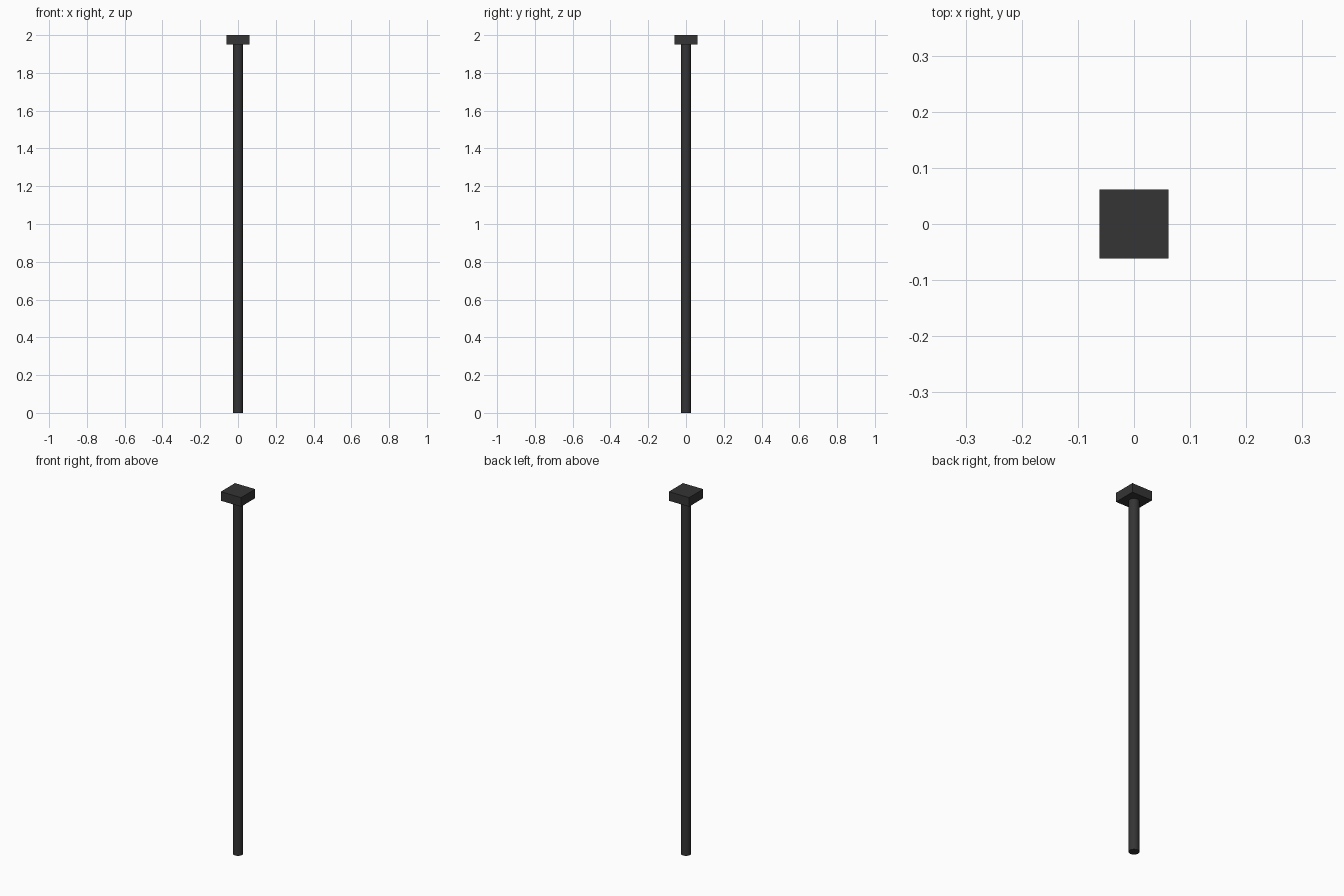
import bpy

if "Cube" in bpy.data.objects:
    bpy.data.objects.remove(bpy.data.objects["Cube"])

# shared dark finish
dark = bpy.data.materials.new("dark_metal")
dark.diffuse_color = (0.035, 0.035, 0.035, 1)
dark.use_nodes = True
dark.node_tree.nodes["Principled BSDF"].inputs["Base Color"].default_value = dark.diffuse_color

POLE_R, CAP_W, CAP_H, HEIGHT = 0.026, 0.123, 0.05, 2.0
pole_h = HEIGHT - CAP_H


def finish(name):
    obj = bpy.context.object
    obj.name = name
    obj.data.materials.append(dark)
    return obj


# round upright
bpy.ops.mesh.primitive_cylinder_add(vertices=32, radius=POLE_R, depth=pole_h,
                                    location=(0, 0, pole_h / 2))
finish("pole")
bpy.ops.object.shade_smooth_by_angle()

# square block on top
bpy.ops.mesh.primitive_cube_add(size=1, location=(0, 0, HEIGHT - CAP_H / 2))
cap = finish("top_cap")
cap.scale = (CAP_W, CAP_W, CAP_H)
bpy.ops.object.transform_apply(location=False, rotation=False, scale=True)
